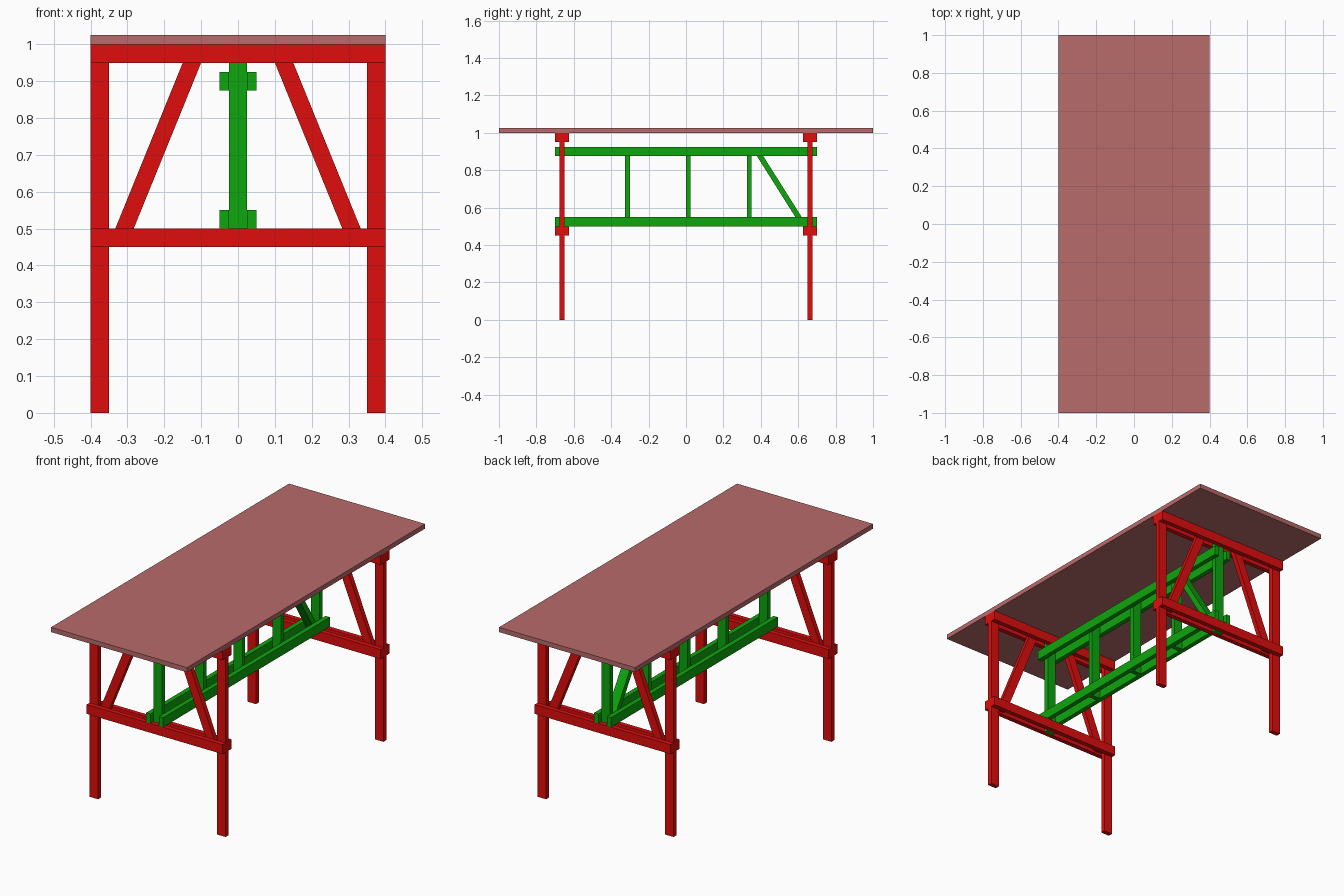
import bpy

if "Cube" in bpy.data.objects:
    bpy.data.objects.remove(bpy.data.objects["Cube"])


def material(name, rgb):
    m = bpy.data.materials.new(name)
    m.diffuse_color = (*rgb, 1)
    m.use_nodes = True
    m.node_tree.nodes["Principled BSDF"].inputs["Base Color"].default_value = m.diffuse_color
    return m


RED = material("red_paint", (0.74, 0.004, 0.004))
GREEN = material("green_paint", (0.004, 0.38, 0.004))
TOP = material("top_paint", (0.48, 0.145, 0.145))


def prism(name, a, b, mat):
    """Beam between two quads of corners (bottom ring a, top ring b)."""
    faces = [(3, 2, 1, 0), (4, 5, 6, 7)]
    faces += [(i, (i + 1) % 4, (i + 1) % 4 + 4, i + 4) for i in range(4)]
    mesh = bpy.data.meshes.new(name)
    mesh.from_pydata(a + b, [], faces)
    mesh.materials.append(mat)
    obj = bpy.data.objects.new(name, mesh)
    bpy.context.collection.objects.link(obj)
    return obj


def ring(x, y, z):
    return [(x[0], y[0], z), (x[1], y[0], z), (x[1], y[1], z), (x[0], y[1], z)]


def box(name, x, y, z, mat):
    return prism(name, ring(x, y, z[0]), ring(x, y, z[1]), mat)


def span(c, size):
    return (c - size / 2, c + size / 2)


T, W = 0.025, 0.05      # plank thickness and width
END = 0.6625            # trestle position along y

# Tabletop
box("tabletop", (-0.4, 0.4), (-1, 1), (1.0, 1.025), TOP)

# Two end trestles
for end, sy in (("front", -1), ("back", 1)):
    y = span(sy * END, T)
    for side, sx in (("left", -1), ("right", 1)):
        box(f"{end}_{side}_leg", span(sx * 0.375, W), y, (0, 1.0), RED)
        # Slanted brace, sandwiched between the rail planks
        slope = 0.183 / 0.45

        def brace_x(z):
            return span(sx * (0.125 + (0.95 - z) * slope), W)
        prism(f"{end}_{side}_brace", ring(brace_x(0.461), y, 0.461),
              ring(brace_x(1.0), y, 1.0), RED)
    # Paired planks on both faces of the legs
    for level, z in (("lower", 0.475), ("upper", 0.975)):
        for face, off in (("outer", T), ("inner", -T)):
            box(f"{end}_{level}_{face}_rail", (-0.4, 0.4),
                span(sy * (END + off), T), span(z, W), RED)
    # Centre post that carries the long stretcher
    box(f"{end}_centre_post", span(0, W), y, (0.45, 1.0), GREEN)

# Long stretcher: paired rails
for level, z in (("lower", 0.525), ("upper", 0.9)):
    for side, sx in (("left", -1), ("right", 1)):
        box(f"stretcher_{level}_{side}_rail", span(sx * 0.0375, T),
            (-0.7, 0.7), span(z, W), GREEN)

# Stretcher uprights
for i in range(3):
    box(f"stretcher_upright_{i + 1}", span(0, W), span(-0.3125 + 0.325 * i, T),
        (0.5, 0.925), GREEN)

# Single diagonal in the last bay
prism("stretcher_diagonal", ring(span(0, W), (0.616, 0.65), 0.5),
      ring(span(0, W), (0.348, 0.382), 0.925), GREEN)
